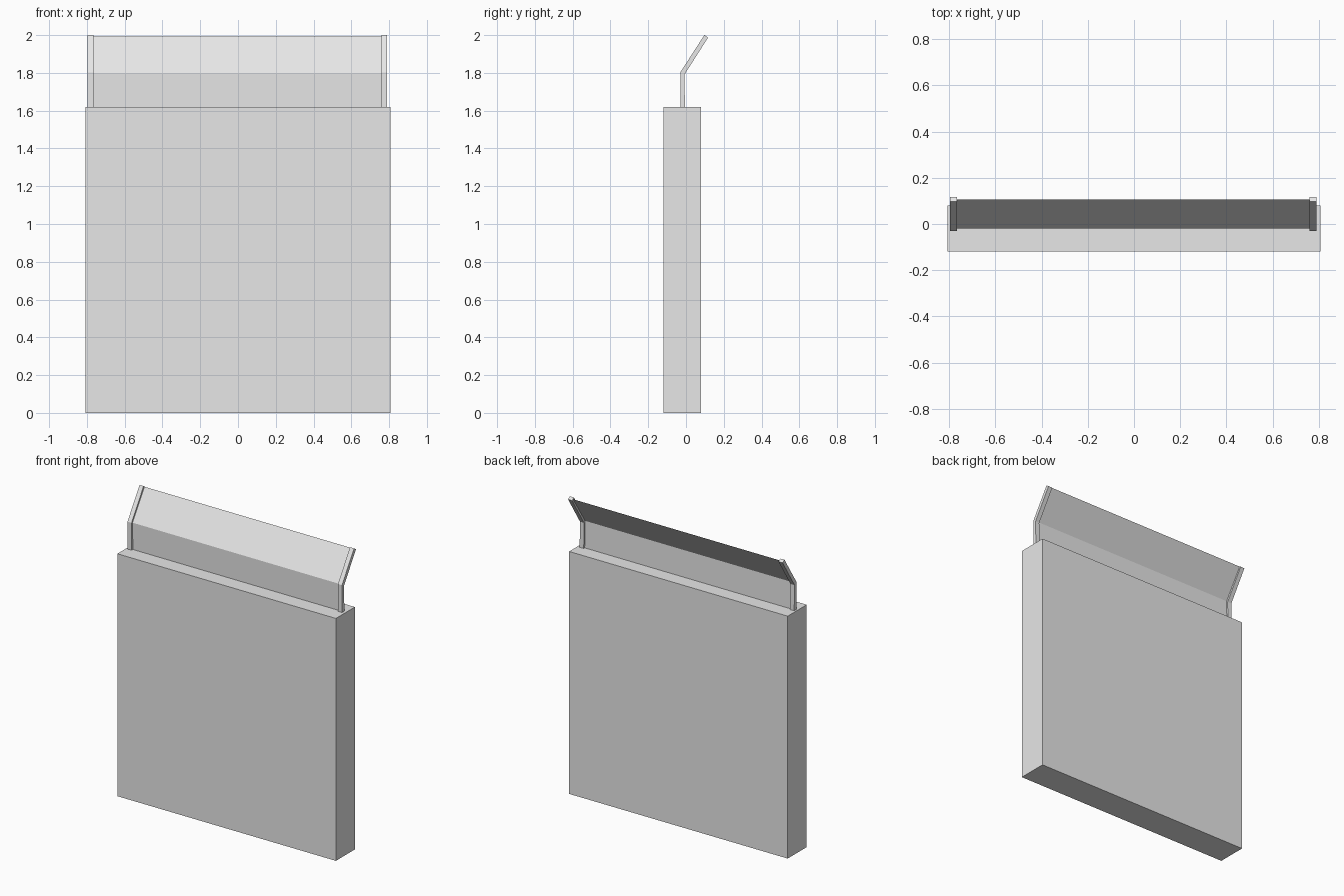
import bpy
import bmesh
from mathutils import Vector

cube = bpy.data.objects.get("Cube")
if cube:
    bpy.data.objects.remove(cube, do_unlink=True)

# Single plain grey for the whole model
grey = bpy.data.materials.new("concrete_grey")
grey.use_nodes = True
colour = (0.8, 0.8, 0.8, 1)
grey.diffuse_color = colour
grey.node_tree.nodes["Principled BSDF"].inputs["Base Color"].default_value = colour


def extrude_profile(name, profile, x0, x1, closed=True):
    """Sweep a (y, z) profile along x; closed profiles become capped solids."""
    bm = bmesh.new()
    a = [bm.verts.new((x0, y, z)) for y, z in profile]
    b = [bm.verts.new((x1, y, z)) for y, z in profile]
    n = len(profile)
    for i in range(n if closed else n - 1):
        j = (i + 1) % n
        bm.faces.new((a[i], a[j], b[j], b[i]))
    if closed:
        bm.faces.new(a)
        bm.faces.new(b)
        bmesh.ops.recalc_face_normals(bm, faces=bm.faces)
    else:
        # An open sheet should face the front
        bm.normal_update()
        if sum((f.normal for f in bm.faces), Vector()).y > 0:
            bmesh.ops.reverse_faces(bm, faces=bm.faces)
    mesh = bpy.data.meshes.new(name)
    bm.to_mesh(mesh)
    bm.free()
    mesh.materials.append(grey)
    obj = bpy.data.objects.new(name, mesh)
    bpy.context.collection.objects.link(obj)
    return obj


# Wall slab
extrude_profile("wall", [(-0.12, 0), (0.08, 0), (0.08, 1.62), (-0.12, 1.62)], -0.808, 0.808)

# Bent brackets at both ends, leaning to the back
bracket = [(-0.03, 1.61), (-0.005, 1.61), (-0.009, 1.79),
           (0.117, 1.987), (0.097, 2.0), (-0.03, 1.803)]
for name, x in (("right_bracket", -0.781), ("left_bracket", 0.775)):
    extrude_profile(name, bracket, x - 0.015, x + 0.015)

# Thin bent sheet spanning the brackets
extrude_profile("fence_sheet", [(-0.016, 1.61), (-0.019, 1.8), (0.107, 1.992)],
                -0.781, 0.775, closed=False)
